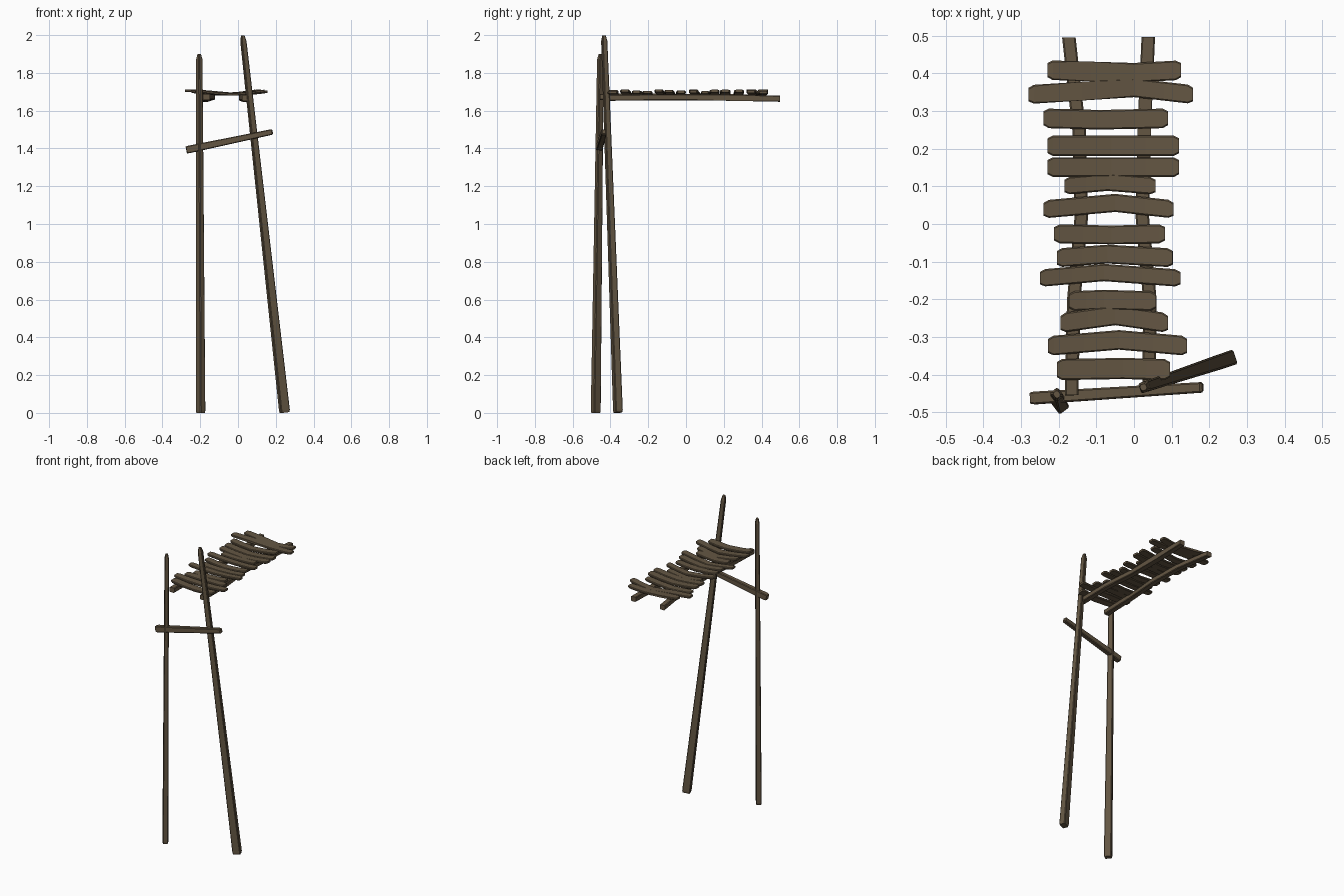
import bpy, bmesh, math
from mathutils import Vector

if "Cube" in bpy.data.objects:
    bpy.data.objects.remove(bpy.data.objects["Cube"])

wood = bpy.data.materials.new("weathered_wood")
wood.diffuse_color = (0.125, 0.092, 0.055, 1)
wood.use_nodes = True
wood.node_tree.nodes["Principled BSDF"].inputs["Base Color"].default_value = wood.diffuse_color


def beam(name, stations, side, bevel=0.004):
    """Loft rectangles (centre, width, height) along a path; side = width direction."""
    bm = bmesh.new()
    axis = (Vector(stations[-1][0]) - Vector(stations[0][0])).normalized()
    s = Vector(side)
    s = (s - axis * s.dot(axis)).normalized()
    u = axis.cross(s)
    rings = []
    for c, w, h in stations:
        rings.append([bm.verts.new(Vector(c) + s * w / 2 * a + u * h / 2 * b)
                      for a, b in ((-1, -1), (1, -1), (1, 1), (-1, 1))])
    for r0, r1 in zip(rings, rings[1:]):
        for i in range(4):
            j = (i + 1) % 4
            bm.faces.new((r0[i], r0[j], r1[j], r1[i]))
    bm.faces.new(rings[0][::-1])
    bm.faces.new(rings[-1])
    # worn long edges
    long_edges = [e for e in bm.edges
                  if abs((e.verts[0].co - e.verts[1].co).normalized().dot(axis)) > 0.8]
    bmesh.ops.bevel(bm, geom=long_edges, offset=bevel, segments=1, affect='EDGES')
    bmesh.ops.recalc_face_normals(bm, faces=bm.faces)
    mesh = bpy.data.meshes.new(name)
    bm.to_mesh(mesh)
    bm.free()
    mesh.materials.append(wood)
    ob = bpy.data.objects.new(name, mesh)
    bpy.context.collection.objects.link(ob)
    return ob


def pole(name, a, b, size0, size1, side, tip=0.03):
    """Straight tapering pole with a narrowed tip at both ends."""
    a, b = Vector(a), Vector(b)
    d = (b - a).normalized()
    (w0, h0), (w1, h1) = size0, size1
    return beam(name, [(a, w0 * .9, h0 * .9), (a + d * 0.012, w0, h0),
                       (b - d * tip, w1, h1), (b, w1 * .6, h1 * .6)], side)


# Upright posts
pole("left_post", (-0.198, -0.478, 0.0), (-0.205, -0.453, 1.9),
     (0.034, 0.046), (0.026, 0.03), (math.cos(0.65), math.sin(0.65), 0))
pole("right_post", (0.247, -0.36, 0.002), (0.025, -0.434, 1.998),
     (0.04, 0.05), (0.028, 0.028), (-0.32, 0.95, 0))

# Tilted cross bar joining the posts
pole("cross_bar", (-0.273, -0.463, 1.392), (0.183, -0.434, 1.488),
     (0.034, 0.04), (0.028, 0.03), (0, 1, 0), 0.006)

# Crooked rails carrying the planks
rails = {
    "left_rail": [(-0.166, -0.455, 1.673), (-0.16, -0.2, 1.675),
                  (-0.14, 0.02, 1.672), (-0.146, 0.25, 1.672), (-0.173, 0.495, 1.663)],
    "right_rail": [(0.04, -0.43, 1.668), (0.042, -0.2, 1.67),
                   (0.022, 0.02, 1.671), (0.027, 0.25, 1.668), (0.038, 0.497, 1.663)],
}
for name, pts in rails.items():
    beam(name, [(p, 0.036, 0.032) for p in pts], (1, 0, 0))

# Sagging planks: x start, x end, y centre, depth, bend x, bend shift in y
planks = [
    (-0.23, 0.125, 0.409, 0.052, 0.0, -0.007),
    (-0.28, 0.157, 0.344, 0.050, 0.0, 0.018),
    (-0.24, 0.09, 0.281, 0.052, -0.09, -0.004),
    (-0.23, 0.12, 0.208, 0.054, -0.06, 0.0),
    (-0.23, 0.12, 0.151, 0.052, -0.06, 0.0),
    (-0.185, 0.057, 0.101, 0.046, -0.07, 0.010),
    (-0.24, 0.105, 0.039, 0.048, -0.05, 0.017),
    (-0.212, 0.082, -0.026, 0.050, -0.06, -0.003),
    (-0.205, 0.103, -0.090, 0.050, -0.07, 0.010),
    (-0.25, 0.123, -0.144, 0.046, -0.08, 0.015),
    (-0.172, 0.058, -0.205, 0.052, -0.08, 0.004),
    (-0.195, 0.09, -0.263, 0.052, -0.05, 0.020),
    (-0.228, 0.141, -0.324, 0.052, -0.04, 0.016),
    (-0.205, 0.095, -0.387, 0.056, -0.03, 0.003),
]
for n, (x0, x1, y, d, bx, by) in enumerate(planks, 1):
    t = 0.014

    def station(x, w):
        k = max(0.0, 1 - abs(x - bx) / ((bx - x0) if x < bx else (x1 - bx)))
        sag = 0.020 * (1 - min(1, abs(x - bx) / 0.19) ** 1.5)
        return ((x, y + by * k, 1.706 - sag), w, t)

    beam("plank_%d" % n, [station(x0, d * .72), station(x0 + 0.014, d),
                          station((x0 + bx) / 2, d), station(bx, d), station((x1 + bx) / 2, d),
                          station(x1 - 0.014, d), station(x1, d * .72)], (0, 1, 0), 0.0035)
